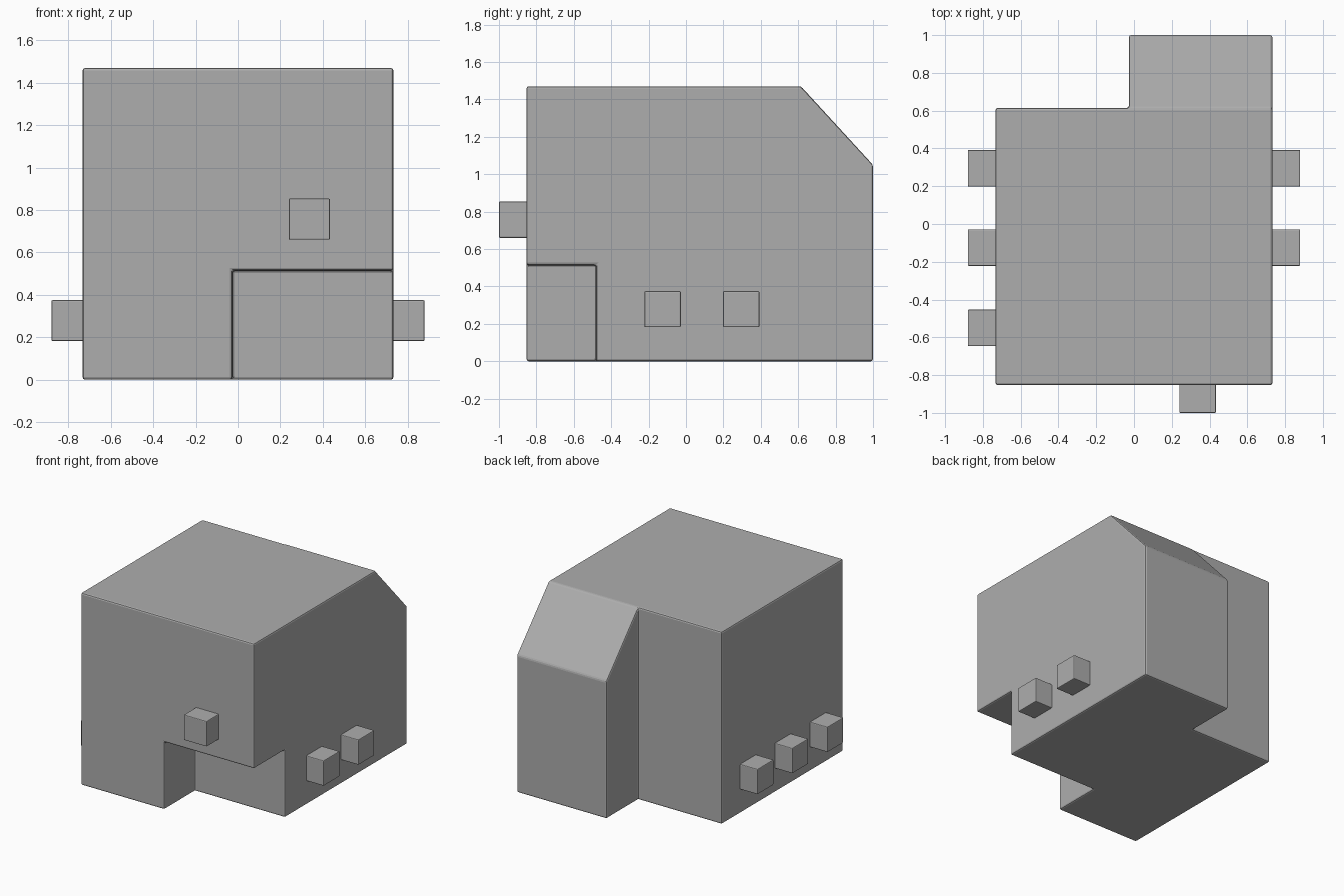
import bpy
import bmesh

default_cube = bpy.data.objects.get("Cube")
if default_cube:
    bpy.data.objects.remove(default_cube)

grey = bpy.data.materials.new("mid_grey")
grey.use_nodes = True
grey.diffuse_color = (0.42, 0.42, 0.42, 1)
grey.node_tree.nodes["Principled BSDF"].inputs["Base Color"].default_value = grey.diffuse_color

LEFT, FRONT, BACK, TOP = 0.733, -0.853, 0.615, 1.47
STEP = -0.027      # x where the notch and the rear block begin
STUD = 0.097       # half the side of a stud


def prism(name, profile, x0, x1):
    """Extrude a (y, z) profile along x."""
    bm = bmesh.new()
    face = bm.faces.new([bm.verts.new((x0, y, z)) for y, z in profile])
    out = bmesh.ops.extrude_face_region(bm, geom=[face])
    verts = [v for v in out["geom"] if isinstance(v, bmesh.types.BMVert)]
    bmesh.ops.translate(bm, verts=verts, vec=(x1 - x0, 0, 0))
    bmesh.ops.recalc_face_normals(bm, faces=bm.faces)
    mesh = bpy.data.meshes.new(name)
    bm.to_mesh(mesh)
    bm.free()
    mesh.materials.append(grey)
    obj = bpy.data.objects.new(name, mesh)
    bpy.context.collection.objects.link(obj)
    return obj


def box(name, x, y, z):
    return prism(name, [(y[0], z[0]), (y[1], z[0]), (y[1], z[1]), (y[0], z[1])], *x)


def soften(obj, width):
    bevel = obj.modifiers.new("soft_edges", "BEVEL")
    bevel.width = width
    bevel.segments = 2
    bevel.limit_method = "ANGLE"


# Body with a sloped rear block
body = prism("body", [(FRONT, 0), (1, 0), (1, 1.05), (BACK, TOP), (FRONT, TOP)], -LEFT, LEFT)

# Cut away the space beside the rear block and the notch under the front
cutters = [box("rear_cutter", (-1, STEP), (BACK, 1.2), (-0.2, 1.7)),
           box("notch_cutter", (STEP, 1), (-1.2, -0.48), (-0.2, 0.515))]
for cutter in cutters:
    cut = body.modifiers.new(cutter.name, "BOOLEAN")
    cut.operation = "DIFFERENCE"
    cut.solver = "EXACT"
    cut.object = cutter
    cutter.hide_render = True
    cutter.hide_viewport = True
soften(body, 0.012)

# Square studs along the two sides
side_z = (0.182, 0.375)
for side, sign, rows in (("left", 1, (-0.125, 0.295)), ("right", -1, (-0.55, -0.125, 0.295))):
    for i, y in enumerate(rows):
        x = sorted((sign * (LEFT - 0.04), sign * 0.88))
        soften(box(f"{side}_stud_{i + 1}", x, (y - STUD, y + STUD), side_z), 0.006)

# Single stud on the front
soften(box("front_stud", (0.24, 0.434), (-1, FRONT + 0.04), (0.66, 0.854)), 0.006)
